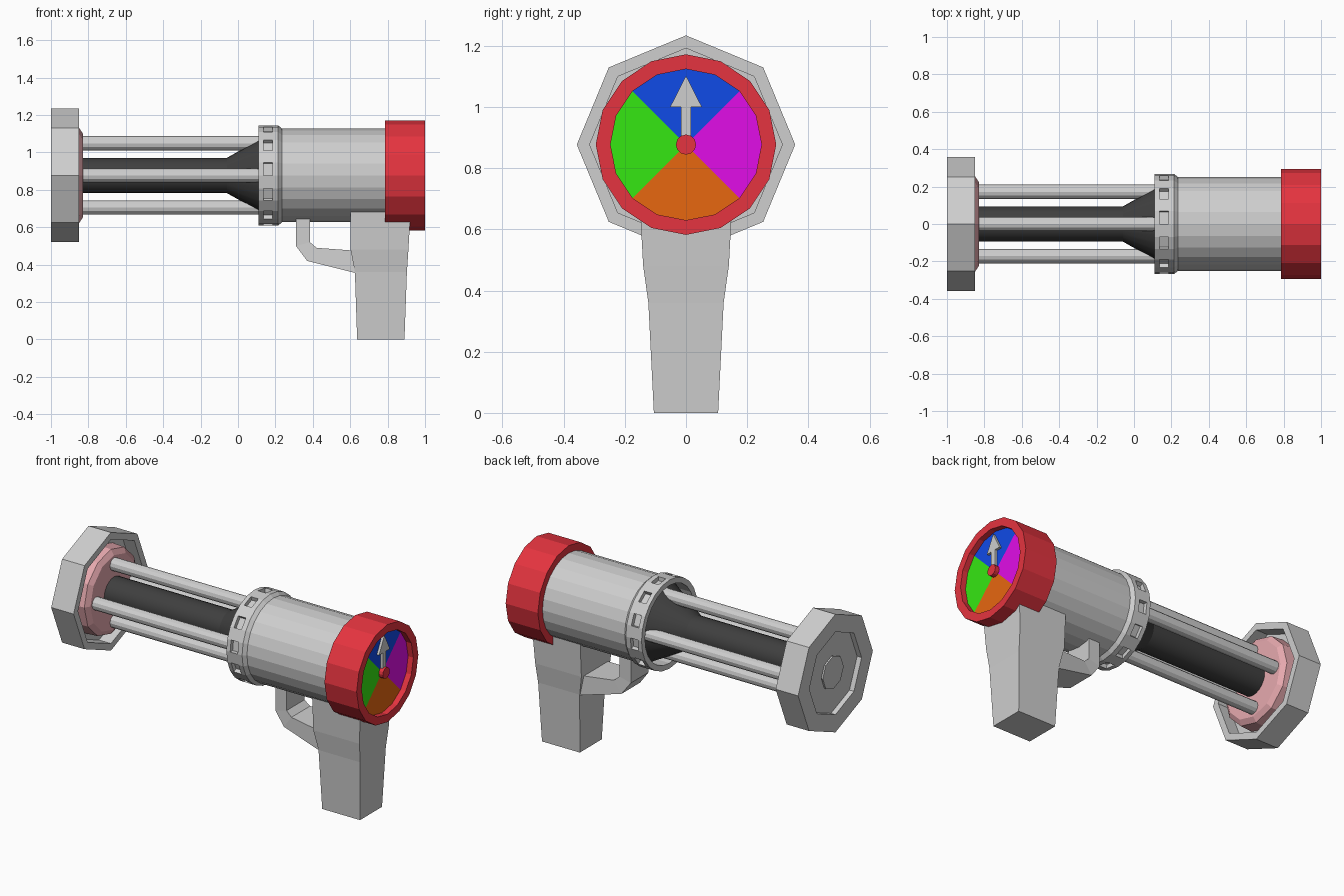
import bpy, bmesh, math

if "Cube" in bpy.data.objects:
    bpy.data.objects.remove(bpy.data.objects["Cube"])

AXIS = 0.877  # height of the barrel axis


def material(name, rgb):
    m = bpy.data.materials.new(name)
    m.diffuse_color = (*rgb, 1)
    m.use_nodes = True
    m.node_tree.nodes["Principled BSDF"].inputs["Base Color"].default_value = m.diffuse_color
    return m


GREY = material("light_grey", (0.62, 0.62, 0.62))
DARK = material("dark_grey", (0.05, 0.05, 0.05))
RED = material("red", (0.78, 0.034, 0.05))
PINK = material("pink", (0.8, 0.4, 0.43))
BLUE = material("blue", (0.005, 0.069, 0.8))
MAGENTA = material("magenta", (0.75, 0.004, 0.8))
GREEN = material("green", (0.036, 0.8, 0.006))
ORANGE = material("orange", (0.8, 0.136, 0.005))


def finish(name, bm, *mats):
    bmesh.ops.remove_doubles(bm, verts=bm.verts, dist=1e-5)
    bmesh.ops.recalc_face_normals(bm, faces=bm.faces)
    mesh = bpy.data.meshes.new(name)
    bm.to_mesh(mesh)
    bm.free()
    for m in mats:
        mesh.materials.append(m)
    ob = bpy.data.objects.new(name, mesh)
    bpy.context.collection.objects.link(ob)
    return ob


def lathe(profile, sides, closed=False, cy=0.0, cz=AXIS):
    """Turn (x, radius) points round an axis along x; returns bmesh and face rows."""
    bm = bmesh.new()
    rings = []
    for i in range(sides):
        a = 2 * math.pi * i / sides
        rings.append([bm.verts.new((x, cy - r * math.cos(a), cz + r * math.sin(a)))
                      for x, r in profile])
    n = len(profile)
    rows = []
    for i in range(sides):
        p, q = rings[i], rings[(i + 1) % sides]
        rows.append([bm.faces.new((p[j], p[(j + 1) % n], q[(j + 1) % n], q[j]))
                     for j in range(n if closed else n - 1)])
    return bm, rows


def rod(name, x0, x1, r, sides, mat, cy=0.0, cz=AXIS):
    bm, _ = lathe([(x0, 0), (x0, r), (x1, r), (x1, 0)], sides, cy=cy, cz=cz)
    return finish(name, bm, mat)


def loft(name, sections, mat):
    """Skin a row of equal-length point loops and cap both ends."""
    bm = bmesh.new()
    loops = [[bm.verts.new(p) for p in s] for s in sections]
    for a, b in zip(loops, loops[1:]):
        for k in range(len(a)):
            m = (k + 1) % len(a)
            bm.faces.new((a[k], a[m], b[m], b[k]))
    bm.faces.new(loops[0])
    bm.faces.new(loops[-1])
    return finish(name, bm, mat)


# Octagonal muzzle, recessed on both sides, with a centre boss
bm, _ = lathe([(-0.97, 0), (-0.97, 0.25), (-1, 0.25), (-1, 0.357),
               (-0.85, 0.357), (-0.85, 0.315), (-0.93, 0.315), (-0.93, 0)], 8)
finish("muzzle", bm, GREY)
rod("muzzle_boss", -0.975, -0.985, 0.1, 8, GREY)

# Pink chamfered plate inside the muzzle
bm, _ = lathe([(-0.94, 0), (-0.94, 0.26), (-0.85, 0.255), (-0.83, 0.225), (-0.83, 0)], 12)
finish("muzzle_plate", bm, PINK)

# Dark inner barrel flaring into the collar
bm, _ = lathe([(-0.84, 0), (-0.84, 0.094), (-0.06, 0.094), (0.19, 0.234), (0.21, 0.234), (0.21, 0)], 24)
core = finish("inner_barrel", bm, DARK)
core.data.polygons.foreach_set("use_smooth", [True] * len(core.data.polygons))
core.data.set_sharp_from_angle(angle=math.radians(25))

# Four rods round the barrel
for i in range(4):
    a = i * math.pi / 2
    rod(f"barrel_rod_{i + 1}", -0.84, 0.215, 0.038, 12, GREY,
        cy=0.172 * math.cos(a), cz=AXIS + 0.172 * math.sin(a))

# Collar with a pocket in every second facet
bm, rows = lathe([(0.11, 0.268), (0.135, 0.268), (0.185, 0.268), (0.215, 0.268),
                  (0.235, 0.25), (0.235, 0.235), (0.11, 0.235)], 24, closed=True)
bm.normal_update()
res = bmesh.ops.extrude_discrete_faces(bm, faces=[row[1] for row in rows[::2]])
for f in res["faces"]:
    for v in f.verts:
        v.co.y *= 0.91
        v.co.z = AXIS + (v.co.z - AXIS) * 0.91
finish("collar", bm, GREY)

# Main body
rod("body", 0.205, 0.80, 0.25, 24, GREY)

# Red end cap with a four-coloured dial
DIAL = 0.965
bm, _ = lathe([(0.785, 0), (0.785, 0.295), (1, 0.295), (1, 0.247), (DIAL, 0.247), (DIAL, 0)], 16)
for f in bm.faces:
    if all(abs(v.co.x - DIAL) < 1e-4 for v in f.verts):
        c = f.calc_center_median()
        y, z = c.y, c.z - AXIS
        if abs(z) > abs(y):
            f.material_index = 1 if z > 0 else 3
        else:
            f.material_index = 2 if y > 0 else 4
finish("end_cap", bm, RED, BLUE, MAGENTA, ORANGE, GREEN)

# Dial pointer and hub
arrow = [(-0.016, 0), (0.016, 0), (0.016, 0.123), (0.052, 0.123),
         (0, 0.225), (-0.052, 0.123), (-0.016, 0.123)]
loft("dial_pointer", [[(x, y, AXIS + z) for y, z in arrow] for x in (0.964, 0.98)], GREY)
rod("dial_hub", 0.96, 0.992, 0.033, 12, RED)

# Grip: (z, front x, rear x, half width)
grip = [(0, 0.637, 0.89, 0.105), (0.36, 0.625, 0.903, 0.123),
        (0.48, 0.602, 0.911, 0.14), (0.70, 0.602, 0.924, 0.152)]
loft("grip", [[(a, -w, z), (b, -w, z), (b, w, z), (a, w, z)] for z, a, b, w in grip], GREY)

# Trigger guard: (outer x, outer z, inner x, inner z, half width)
guard = [(0.31, 0.68, 0.385, 0.68, 0.085), (0.31, 0.50, 0.385, 0.52, 0.085),
         (0.37, 0.42, 0.42, 0.49, 0.09), (0.65, 0.35, 0.65, 0.473, 0.122)]
loft("trigger_guard", [[(a, -w, b), (c, -w, d), (c, w, d), (a, w, b)]
                       for a, b, c, d, w in guard], GREY)
